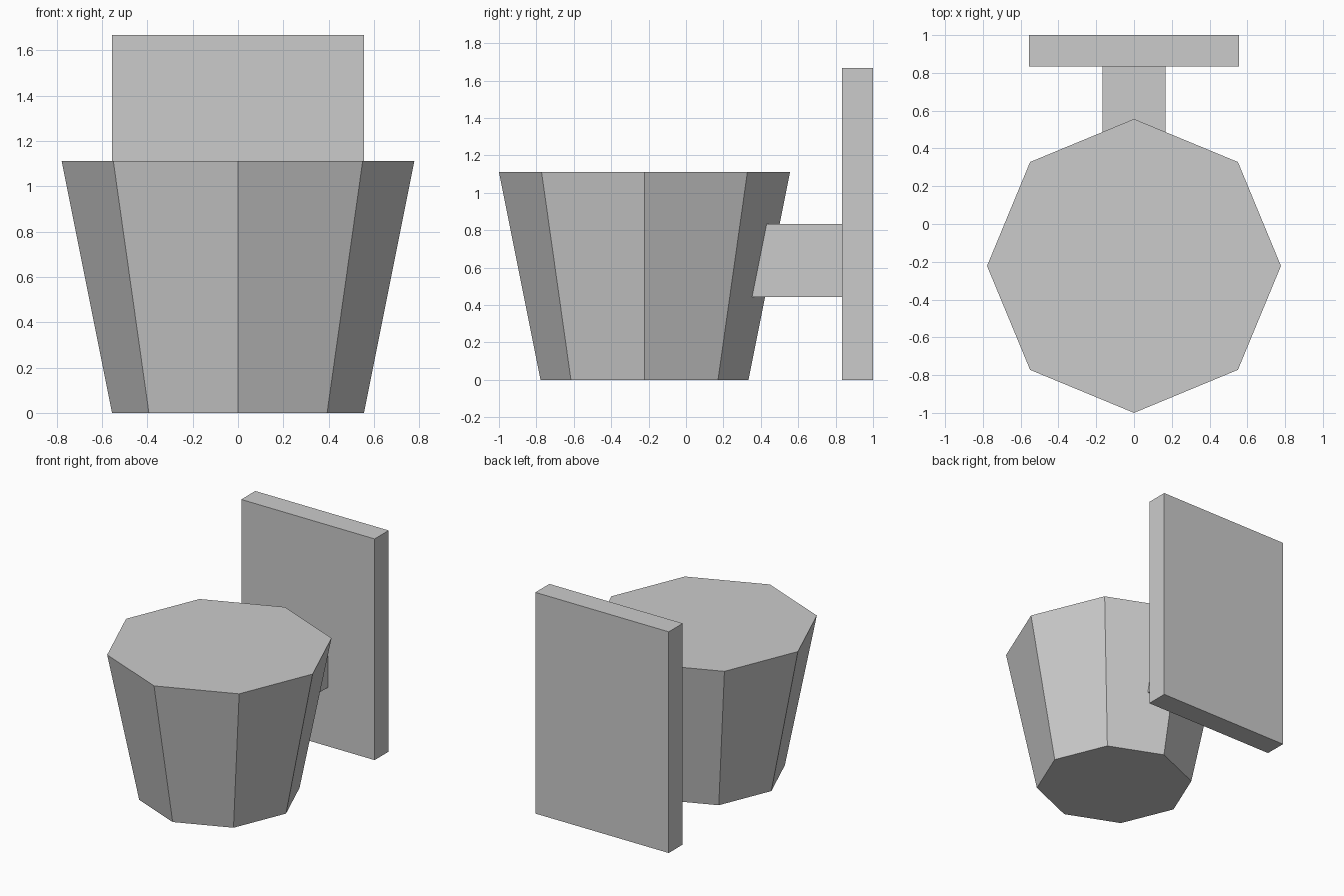
import bpy
from mathutils import Matrix

if "Cube" in bpy.data.objects:
    bpy.data.objects.remove(bpy.data.objects["Cube"])


def box(name, lo, hi):
    """Axis-aligned box between two corners."""
    bpy.ops.mesh.primitive_cube_add(size=1)
    obj = bpy.context.object
    obj.name = name
    size = [h - l for l, h in zip(lo, hi)]
    centre = [(l + h) / 2 for l, h in zip(lo, hi)]
    obj.data.transform(Matrix.Translation(centre) @ Matrix.Diagonal((*size, 1)))
    return obj


# Tapered eight-sided cup, corners pointing along x and y
bpy.ops.mesh.primitive_cone_add(vertices=8, radius1=0.556, radius2=0.778,
                                depth=1.111, location=(0, -0.222, 0.5555))
bpy.context.object.name = "cup"

# Upright mounting plate behind the cup
box("back_plate", (-0.556, 0.833, 0), (0.556, 1.0, 1.667))

# Short arm joining the cup to the plate
box("connecting_arm", (-0.167, 0.333, 0.444), (0.167, 0.833, 0.833))
